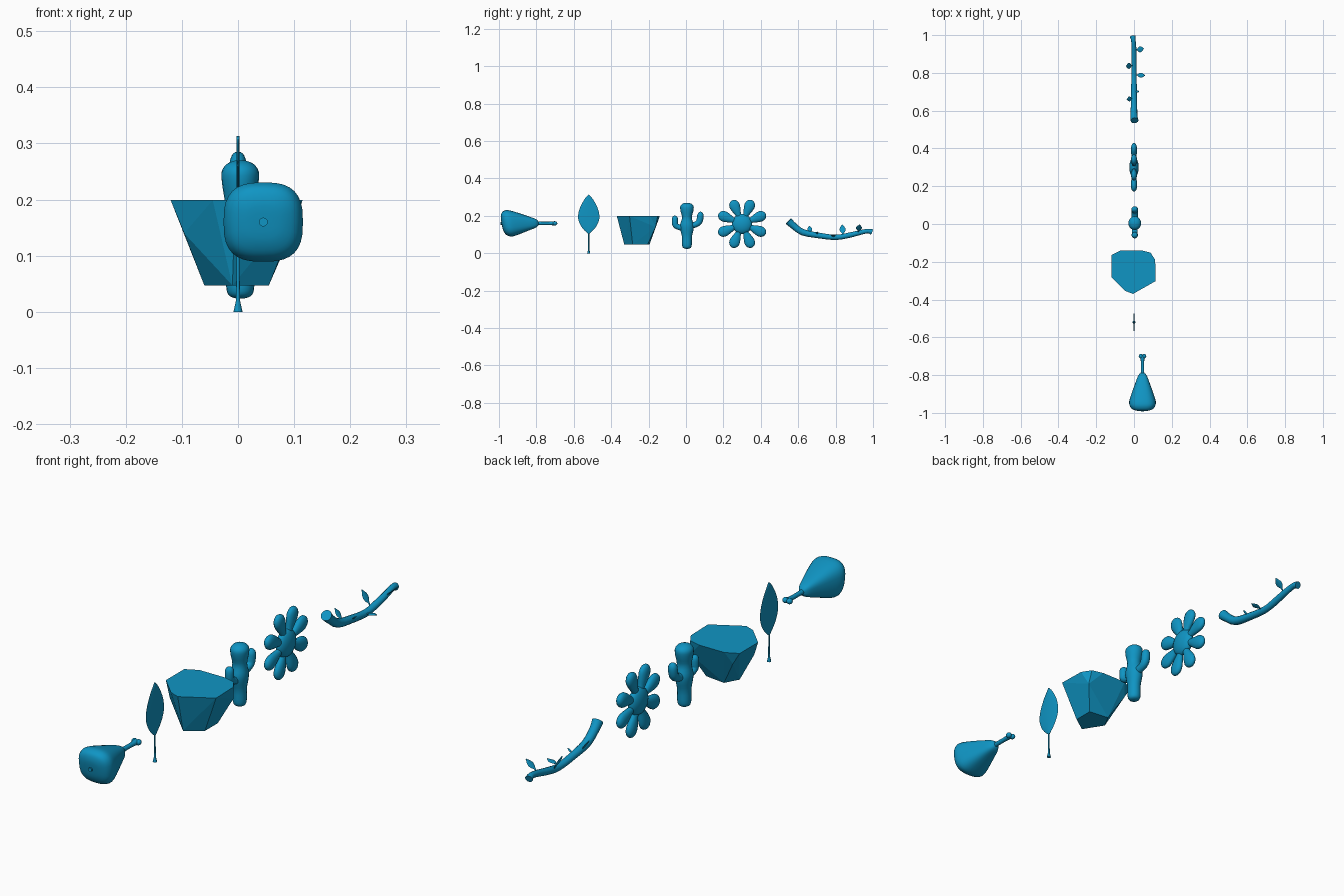
import bpy, bmesh, math
from mathutils import Vector

if "Cube" in bpy.data.objects:
    bpy.data.objects.remove(bpy.data.objects["Cube"])

blue = bpy.data.materials.new("blue")
blue.diffuse_color = (0.005, 0.3, 0.55, 1)
blue.use_nodes = True
blue.node_tree.nodes["Principled BSDF"].inputs["Base Color"].default_value = blue.diffuse_color


def finish(name, bm, angle=50):
    bmesh.ops.recalc_face_normals(bm, faces=bm.faces)
    mesh = bpy.data.meshes.new(name)
    bm.to_mesh(mesh)
    bm.free()
    mesh.materials.append(blue)
    ob = bpy.data.objects.new(name, mesh)
    bpy.context.collection.objects.link(ob)
    if angle:
        bpy.ops.object.select_all(action='DESELECT')
        ob.select_set(True)
        bpy.context.view_layer.objects.active = ob
        bpy.ops.object.shade_smooth_by_angle(angle=math.radians(angle))
    return ob


def refine(rows, k):
    # Catmull-Rom interpolation of (x, y, z, ru, rv) rows
    out = []
    for i in range(len(rows) - 1):
        q = [rows[max(i - 1, 0)], rows[i], rows[i + 1], rows[min(i + 2, len(rows) - 1)]]
        for j in range(k):
            t = j / k
            out.append([0.5 * (2 * b + (c - a) * t + (2 * a - 5 * b + 4 * c - d) * t * t
                        + (3 * b - a - 3 * c + d) * t ** 3) for a, b, c, d in zip(*q)])
    return out + [list(rows[-1])]


def loft(name, rows, n=16, k=3, u=(1, 0, 0), e=2, angle=50):
    # sweep an elliptical (or superelliptical) section along a path
    rows = refine(rows, k)
    pts = [Vector(r[:3]) for r in rows]
    bm = bmesh.new()
    rings = []
    for i, r in enumerate(rows):
        t = (pts[min(i + 1, len(pts) - 1)] - pts[max(i - 1, 0)]).normalized()
        U = Vector(u)
        U = (U - t * U.dot(t)).normalized()
        V = t.cross(U)
        ring = []
        for j in range(n):
            a = 2 * math.pi * j / n
            c, s = math.cos(a), math.sin(a)
            c = math.copysign(abs(c) ** (2 / e), c)
            s = math.copysign(abs(s) ** (2 / e), s)
            ring.append(bm.verts.new(pts[i] + U * c * max(r[3], 5e-4) + V * s * max(r[4], 5e-4)))
        rings.append(ring)
    for A, B in zip(rings, rings[1:]):
        for j in range(n):
            bm.faces.new((A[j], A[(j + 1) % n], B[(j + 1) % n], B[j]))
    bm.faces.new(rings[0])
    bm.faces.new(rings[-1])
    return finish(name, bm, angle)


def ball(name, c, r):
    bm = bmesh.new()
    bmesh.ops.create_uvsphere(bm, u_segments=24, v_segments=14, radius=1)
    bmesh.ops.scale(bm, vec=r, verts=bm.verts)
    bmesh.ops.translate(bm, vec=c, verts=bm.verts)
    return finish(name, bm)


# Drumstick: squarish meat with slanted end, bone with two knobs
DX, DZ = 0.045, 0.16
meat = loft("drumstick_meat", [(DX, y, DZ, r, r) for y, r in [
    (-.986, .017), (-.987 + .003, .036), (-.976, .056), (-.962, .067), (-.94, .0705),
    (-.90, .059), (-.85, .041), (-.81, .026), (-.795, .017), (-.788, .008)]], n=32, e=2.8)
for v in meat.data.vertices:
    w = min(max((-.8 - v.co.y) / .15, 0), 1)
    v.co.y -= (v.co.z - DZ) * .17 * w
loft("drumstick_bone", [(DX, y, DZ, r, r) for y, r in [
    (-.82, .010), (-.77, .009), (-.73, .009), (-.70, .012)]], n=12)
loft("drumstick_bone_stub", [(DX, -.992, DZ, .008, .008), (DX, -.95, DZ, .008, .008)], n=12, k=1)
for s in (-1, 1):
    ball("drumstick_knob", (DX + s * .009, -.70, DZ), (.011, .012, .011))

# Upright leaf: flat blade on a thin stem with flared foot
LY = -.52
loft("leaf_blade", [(0, LY, z, .003, w) for z, w in [
    (.105, .004), (.12, .021), (.145, .041), (.175, .054), (.20, .057), (.235, .05),
    (.27, .034), (.298, .016), (.313, .001)]], n=8)
loft("leaf_stem", [(0, LY, z, r, r) for z, r in [
    (0, .008), (.018, .004), (.06, .003), (.20, .003), (.30, .001)]], n=8, k=1)

# Faceted rock: convex hull of top rim, corner points and base
rim = [(-.07, -.14), (.04, -.14), (.088, -.152), (.112, -.19), (.115, -.302), (-.005, -.37),
       (-.045, -.355), (-.12, -.28), (-.12, -.165)]
base = [(-.06, -.25), (-.01, -.33), (.055, -.285), (.055, -.205), (-.03, -.195)]
mid = [(-.096, -.29, .14), (.095, -.163, .14), (-.09, -.165, .15)]
bm = bmesh.new()
for p in [(x, y, .199) for x, y in rim] + [(x, y, .047) for x, y in base] + mid:
    bm.verts.new(p)
hull = bmesh.ops.convex_hull(bm, input=bm.verts)
inner = [g for g in hull["geom_interior"] if isinstance(g, bmesh.types.BMVert)]
bmesh.ops.delete(bm, geom=inner, context='VERTS')
bmesh.ops.dissolve_limit(bm, angle_limit=.03, verts=bm.verts, edges=bm.edges)
finish("rock", bm, 0)

# Cactus: bulbous trunk and two bent arms
CX = .004
loft("cactus_trunk", [(CX, .005, z, a, b) for z, a, b in [
    (.024, .008, .008), (.029, .02, .02), (.045, .025, .026), (.09, .025, .027), (.13, .03, .036),
    (.155, .031, .036), (.19, .027, .026), (.225, .032, .034), (.25, .033, .036),
    (.264, .023, .025), (.27, .008, .008)]], n=20)
for name, path in [
    ("cactus_arm_front", [(0, .13, .016), (-.035, .138, .015), (-.056, .15, .016), (-.059, .17, .017),
                          (-.059, .187, .016), (-.059, .197, .011), (-.059, .201, .003)]),
    ("cactus_arm_back", [(.01, .145, .017), (.045, .152, .016), (.068, .165, .017), (.075, .185, .018),
                         (.077, .205, .017), (.077, .217, .011), (.077, .222, .003)])]:
    loft(name, [(CX, y, z, r, r) for y, z, r in path], n=14)

# Flower: domed centre with eight petals
FY, FZ = .30, .157
ball("flower_centre", (0, FY, FZ), (.025, .054, .054))
for i in range(8):
    a = math.radians(22.5 + 45 * i)
    loft("petal", [(0, FY + d * math.cos(a), FZ + d * math.sin(a), t, w) for d, t, w in [
        (.03, .01, .011), (.055, .012, .016), (.08, .015, .024), (.105, .016, .029),
        (.123, .014, .024), (.133, .009, .014), (.137, .003, .004)]], n=14)

# Branch: curved tapering twig with flared ends
loft("branch", [(x, y, z, r, r) for x, y, z, r in [
    (.003, .548, .172, .021), (0, .575, .147, .018), (0, .625, .112, .017), (0, .71, .095, .015),
    (0, .80, .085, .014), (0, .87, .096, .014), (0, .92, .108, .013), (-.003, .97, .119, .012),
    (-.007, .993, .114, .015)]], n=12)

# Small leaves on the branch
for b, t, w in [
    ((.005, .92, .11), (.052, .928, .153), .016), ((-.005, .84, .09), (-.042, .835, .153), .016),
    ((.005, .79, .088), (.058, .786, .098), .013), ((.005, .70, .098), (.027, .702, .116), .006),
    ((-.005, .665, .1), (-.038, .66, .147), .013)]:
    b, t = Vector(b), Vector(t)
    loft("branch_leaf", [(*b.lerp(t, f), w * g, .002) for f, g in [
        (0, .15), (.25, .25), (.4, .75), (.6, 1), (.8, .7), (1, .03)]], n=8, u=(0, 1, 0))
